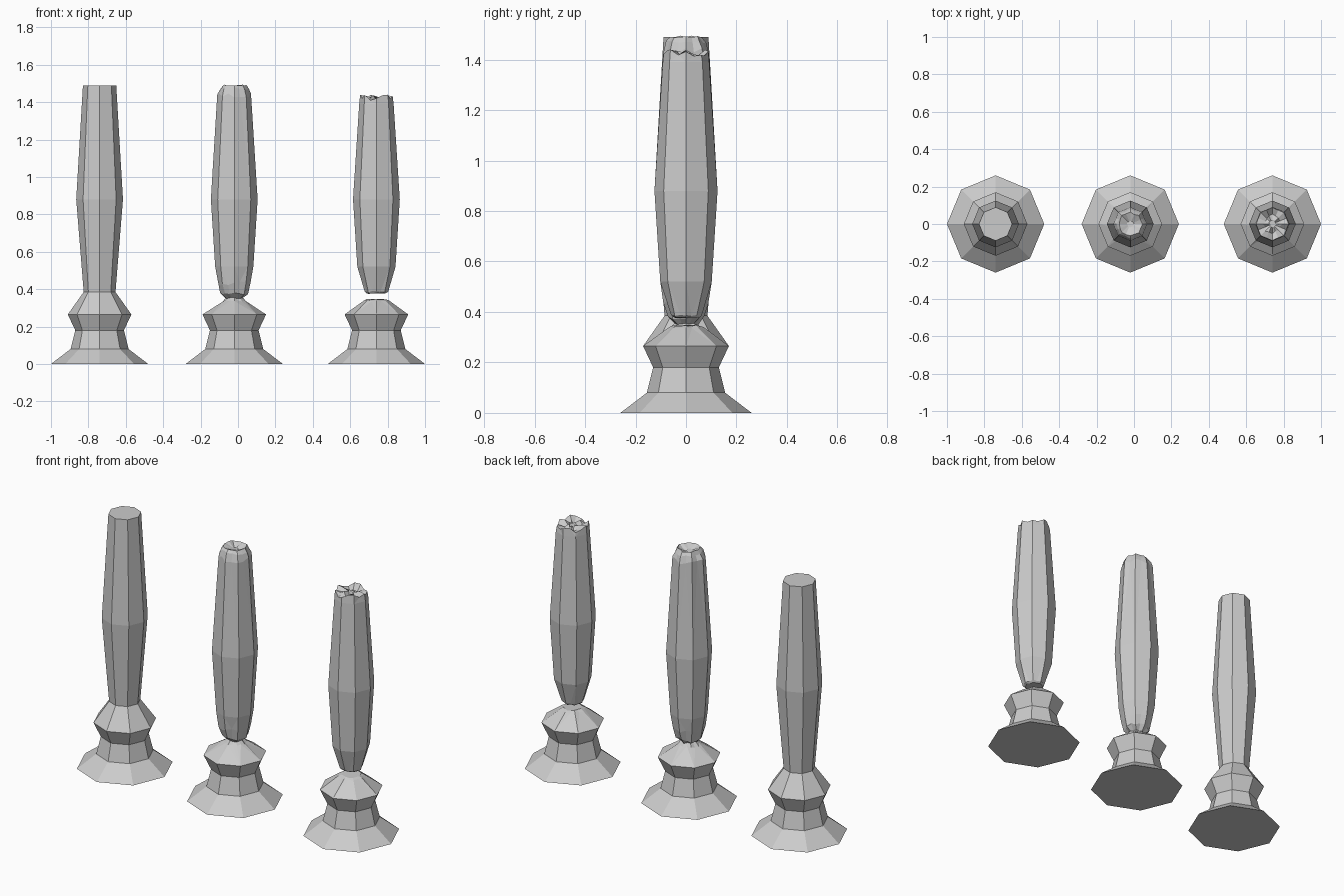
import bpy, bmesh, math, random

cube = bpy.data.objects.get("Cube")
if cube:
    bpy.data.objects.remove(cube, do_unlink=True)

stone = bpy.data.materials.new("grey_stone")
stone.use_nodes = True
grey = (0.6, 0.6, 0.6, 1)
stone.diffuse_color = grey
stone.node_tree.nodes["Principled BSDF"].inputs["Base Color"].default_value = grey

SIDES = 8
random.seed(7)


def add_ring(bm, x, radius, z, rough=0.0, chips=0.0):
    """Octagonal ring; broken rings get extra points on the flats."""
    n = SIDES * 2 if rough or chips else SIDES
    ring = []
    for i in range(n):
        a = math.tau * i / n
        r = radius
        if n > SIDES and i % 2:
            r *= math.cos(math.pi / SIDES)
        r *= 1 - random.uniform(0, rough)
        dz = random.uniform(-chips, chips)
        ring.append(bm.verts.new((x + r * math.cos(a), r * math.sin(a), z + dz)))
    return ring


def bridge(bm, low, high):
    """Join rings, keeping matching corners together."""
    def span(ring, i):
        k = len(ring) // SIDES
        return [ring[(i * k + j) % len(ring)] for j in range(k + 1)]
    step = SIDES
    if len(low) == len(high):
        n = len(low)
        for i in range(n):
            j = (i + 1) % n
            bm.faces.new((low[i], low[j], high[j], high[i]))
    else:
        for i in range(step):
            bm.faces.new(span(low, i) + span(high, i)[::-1])


def turned_part(name, x, profile):
    """Stack rings given as radius, height, roughness and chip depth."""
    bm = bmesh.new()
    rings = [add_ring(bm, x, *p) for p in profile]
    for low, high in zip(rings, rings[1:]):
        bridge(bm, low, high)
    bm.faces.new(rings[0][::-1])
    bm.faces.new(rings[-1])
    bmesh.ops.triangulate(bm, faces=[f for f in bm.faces if len(f.verts) == 5])
    bmesh.ops.recalc_face_normals(bm, faces=bm.faces)
    mesh = bpy.data.meshes.new(name)
    bm.to_mesh(mesh)
    bm.free()
    mesh.materials.append(stone)
    obj = bpy.data.objects.new(name, mesh)
    bpy.context.collection.objects.link(obj)
    return obj


foot = [(0.26, 0), (0.155, 0.08), (0.13, 0.18), (0.17, 0.265)]
belly = (0.125, 0.88)

# Intact column
turned_part("intact_column", -0.74, foot + [(0.085, 0.385), belly, (0.089, 1.49)])

# Worn column: pinched neck and chipped, rounded top
turned_part("worn_column", -0.02, foot + [
    (0.065, 0.335, 0.12, 0.006), (0.05, 0.352, 0.2, 0.004),
    (0.076, 0.375, 0.12, 0.01), (0.09, 0.43, 0.05, 0.015), (0.102, 0.52),
    belly, (0.091, 1.435, 0.04, 0.012), (0.083, 1.472, 0.15, 0.006),
    (0.066, 1.49, 0.12, 0.005), (0.02, 1.47, 0.2, 0.008)])

# Broken column: separate base stump
turned_part("broken_base", 0.74, foot + [
    (0.07, 0.338, 0.04, 0.003), (0.055, 0.346, 0.1, 0.003)])

# Broken column: tapered shaft with a jagged crown
turned_part("broken_shaft", 0.74, [
    (0.052, 0.378, 0.06, 0.003), (0.063, 0.387, 0.06, 0.004), (0.102, 0.52),
    belly, (0.092, 1.39), (0.089, 1.424, 0.03, 0.016),
    (0.055, 1.418, 0.25, 0.022), (0.022, 1.415, 0.2, 0.016)])
